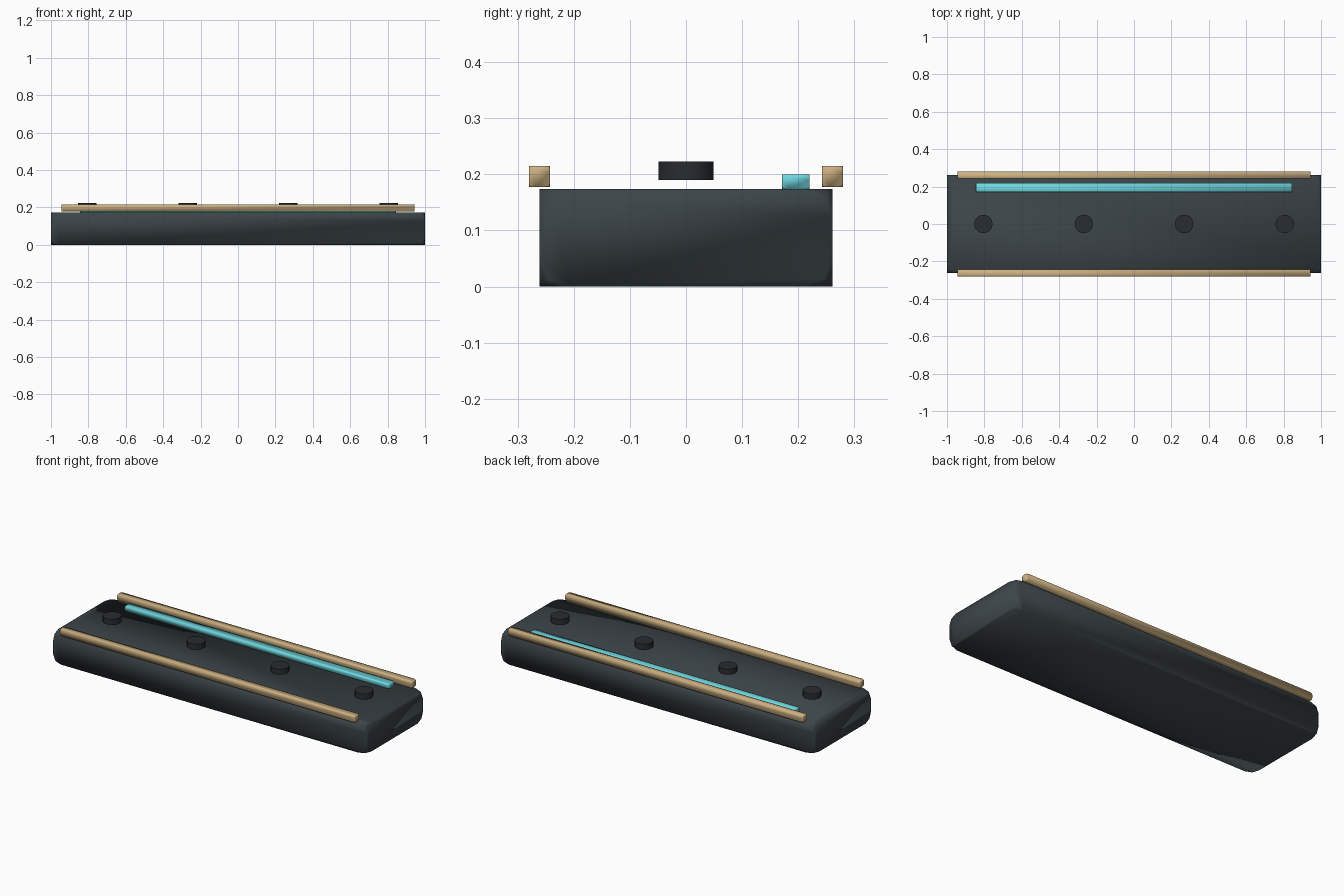
import bpy
import bmesh

cube = bpy.data.objects.get("Cube")
if cube:
    bpy.data.objects.remove(cube, do_unlink=True)


def make_material(name, rgb):
    mat = bpy.data.materials.new(name)
    mat.use_nodes = True
    color = (*rgb, 1)
    mat.diffuse_color = color
    mat.node_tree.nodes["Principled BSDF"].inputs["Base Color"].default_value = color
    return mat


def add_object(name, bm, location, mat):
    mesh = bpy.data.meshes.new(name)
    bm.to_mesh(mesh)
    bm.free()
    mesh.materials.append(mat)
    obj = bpy.data.objects.new(name, mesh)
    obj.location = location
    bpy.context.collection.objects.link(obj)
    return obj


def clipped_box(name, size, location, clip, mat):
    """Box with only its eight corners rounded off, smooth shaded."""
    bm = bmesh.new()
    bmesh.ops.create_cube(bm, size=1)
    bmesh.ops.scale(bm, vec=size, verts=bm.verts)
    bmesh.ops.bevel(bm, geom=bm.verts[:] + bm.edges[:], offset=clip,
                    segments=2, profile=0.5, affect='VERTICES')
    for face in bm.faces:
        face.smooth = True
    return add_object(name, bm, location, mat)


def knob(name, location, mat):
    bm = bmesh.new()
    bmesh.ops.create_cone(bm, cap_ends=True, segments=20, radius1=0.049,
                          radius2=0.049, depth=0.033)
    obj = add_object(name, bm, location, mat)
    bpy.ops.object.select_all(action='DESELECT')
    obj.select_set(True)
    bpy.context.view_layer.objects.active = obj
    bpy.ops.object.shade_smooth_by_angle()
    return obj


slate = make_material("slate", (0.045, 0.058, 0.065))
charcoal = make_material("charcoal", (0.022, 0.026, 0.03))
brass = make_material("brass", (0.6, 0.43, 0.22))
cyan = make_material("cyan", (0.16, 0.68, 0.74))

# Main slab
clipped_box("body", (2, 0.522, 0.174), (0, 0, 0.087), 0.05, slate)

# Long rails above the front and back edges
for label, side in (("front", -1), ("back", 1)):
    clipped_box(label + "_rail", (1.886, 0.038, 0.038),
                (0, side * 0.261, 0.196), 0.012, brass)

# Light strip beside the back rail
clipped_box("light_strip", (1.69, 0.049, 0.026), (0, 0.196, 0.187), 0.01, cyan)

# Row of round knobs
for i in range(4):
    knob(f"knob_{i + 1}", ((i - 1.5) * 0.537, 0, 0.2065), charcoal)
